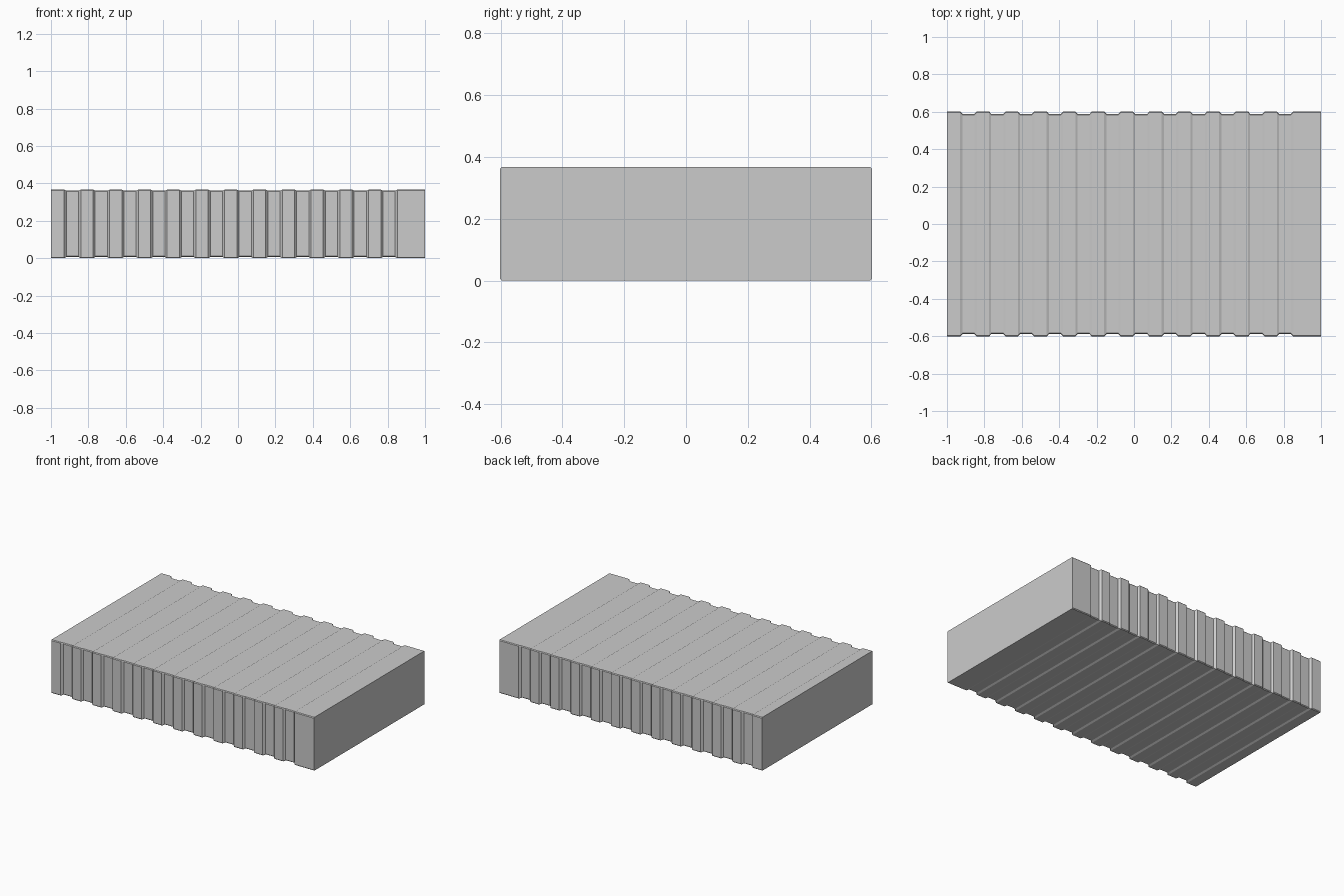
import bpy, bmesh

if "Cube" in bpy.data.objects:
    bpy.data.objects.remove(bpy.data.objects["Cube"])

HALF_Y, HEIGHT = 0.602, 0.367
PERIOD = 2 / 13            # one ridge plus one groove
DEPTH_Y, DEPTH_Z = 0.013, 0.006
SLOPE = 0.006              # half width of a groove wall
CHAMFER = 0.005


def section(bm, x, inset):
    """Chamfered rectangular cross-section at x, shrunk inside the grooves."""
    y = HALF_Y - DEPTH_Y * inset
    z0, z1 = DEPTH_Z * inset, HEIGHT - DEPTH_Z * inset
    c = CHAMFER
    pts = [(-y + c, z0), (y - c, z0), (y, z0 + c), (y, z1 - c),
           (y - c, z1), (-y + c, z1), (-y, z1 - c), (-y, z0 + c)]
    return [bm.verts.new((x, py, pz)) for py, pz in pts]


# Stations along the length: 12 grooves, wide last ridge
stations = [(-1.0, 0)]
for i in range(12):
    start = -1 + (i + 0.5) * PERIOD
    end = start + 0.5 * PERIOD
    stations += [(start - SLOPE, 0), (start + SLOPE, 1),
                 (end - SLOPE, 1), (end + SLOPE, 0)]
stations.append((1.0, 0))

# Loft the ribbed block and close both ends
bm = bmesh.new()
rings = [section(bm, x, inset) for x, inset in stations]
for a, b in zip(rings, rings[1:]):
    for k in range(8):
        n = (k + 1) % 8
        bm.faces.new((a[k], a[n], b[n], b[k]))
bm.faces.new(rings[0])
bm.faces.new(rings[-1])
bmesh.ops.recalc_face_normals(bm, faces=bm.faces)

mesh = bpy.data.meshes.new("ribbed_block")
bm.to_mesh(mesh)
bm.free()
block = bpy.data.objects.new("ribbed_block", mesh)
bpy.context.collection.objects.link(block)
